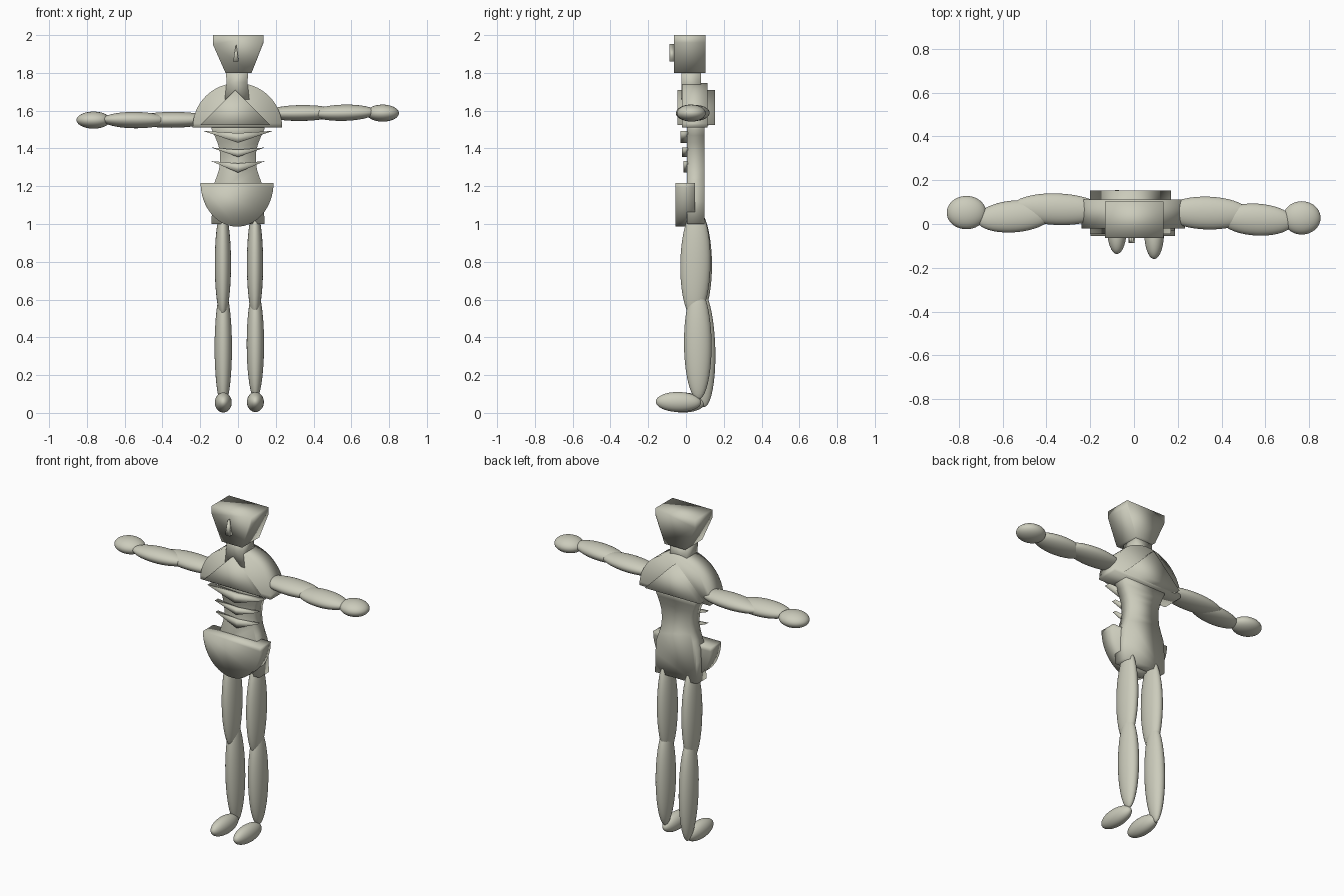
import bpy, bmesh, math
from mathutils import Vector

if "Cube" in bpy.data.objects:
    bpy.data.objects.remove(bpy.data.objects["Cube"])

clay = bpy.data.materials.new("pale clay")
clay.diffuse_color = (0.60, 0.60, 0.50, 1)
clay.use_nodes = True
clay.node_tree.nodes["Principled BSDF"].inputs["Base Color"].default_value = clay.diffuse_color


def finish(name, bm):
    """Turn a bmesh into a smooth shaded object."""
    bmesh.ops.recalc_face_normals(bm, faces=bm.faces)
    for f in bm.faces:
        f.smooth = True
    mesh = bpy.data.meshes.new(name)
    bm.to_mesh(mesh)
    bm.free()
    mesh.materials.append(clay)
    obj = bpy.data.objects.new(name, mesh)
    bpy.context.collection.objects.link(obj)
    return obj


def slab(name, outline, y0, y1):
    """Extrude an x-z outline from y0 to y1."""
    bm = bmesh.new()
    face = bm.faces.new([bm.verts.new((x, y0, z)) for x, z in outline])
    ext = bmesh.ops.extrude_face_region(bm, geom=[face])
    moved = [v for v in ext["geom"] if isinstance(v, bmesh.types.BMVert)]
    bmesh.ops.translate(bm, vec=(0, y1 - y0, 0), verts=moved)
    return finish(name, bm)


def half_disc(cx, cz, rx, rz, steps=32):
    """Half ellipse; a negative rz hangs down."""
    return [(cx + rx * math.cos(math.pi * i / steps),
             cz + rz * math.sin(math.pi * i / steps)) for i in range(steps + 1)]


def limb(name, a, b, ry, rx):
    """Ellipsoid whose long axis runs from a to b."""
    a, b = Vector(a), Vector(b)
    bm = bmesh.new()
    bmesh.ops.create_uvsphere(bm, u_segments=32, v_segments=20, radius=1)
    bmesh.ops.scale(bm, vec=(rx, ry, (b - a).length / 2), verts=bm.verts)
    obj = finish(name, bm)
    obj.location = (a + b) / 2
    obj.rotation_euler = Vector((0, 0, 1)).rotation_difference(b - a).to_euler()
    return obj


# Head, nose and neck
slab("head", [(-0.133, 2), (0.135, 2), (0.135, 1.96), (0.072, 1.8),
              (-0.066, 1.8), (-0.133, 1.95)], -0.063, 0.102)
slab("nose", [(-0.01, 1.953), (0.004, 1.86), (-0.026, 1.86)], -0.087, -0.06)
slab("neck", [(-0.065, 1.81), (0.055, 1.81), (0.05, 1.75), (0.06, 1.66),
              (-0.07, 1.66), (-0.06, 1.75)], -0.025, 0.08)

# Shoulders, chest wedge, pelvis
slab("shoulders", half_disc(-0.003, 1.51, 0.237, 0.236), -0.02, 0.113)
slab("chest_wedge", [(-0.2, 1.525), (0.17, 1.525), (-0.015, 1.71)], -0.045, 0.153)
slab("pelvis", half_disc(-0.005, 1.217, 0.193, -0.231), -0.055, 0.047)

# Torso narrowing at the waist
side = [(0.14, 1.0), (0.137, 1.12), (0.132, 1.2), (0.115, 1.245), (0.1, 1.29),
        (0.094, 1.34), (0.097, 1.39), (0.108, 1.43), (0.125, 1.47),
        (0.139, 1.5), (0.139, 1.54)]
slab("torso", side + [(-x, z) for x, z in reversed(side)], 0.004, 0.097)

# Pointed ribs
for i, (half, top, tip, front) in enumerate([(0.185, 1.493, 1.43, -0.03),
                                             (0.142, 1.405, 1.355, -0.02),
                                             (0.142, 1.333, 1.272, -0.013)]):
    slab(f"rib_{i + 1}", [(-half, top), (0, top - 0.012), (half, top),
                          (0, tip)], front, 0.01)

# Arms
limb("right_upper_arm", (0.14, 0.055, 1.585), (0.53, 0.045, 1.59), 0.075, 0.042)
limb("right_forearm", (0.39, 0.03, 1.585), (0.73, 0.01, 1.593), 0.073, 0.043)
limb("right_hand", (0.68, 0.028, 1.587), (0.852, 0.028, 1.587), 0.076, 0.045)
limb("left_upper_arm", (-0.56, 0.075, 1.55), (-0.14, 0.06, 1.553), 0.072, 0.042)
limb("left_forearm", (-0.72, 0.02, 1.552), (-0.37, 0.05, 1.548), 0.073, 0.043)
limb("left_hand", (-0.855, 0.052, 1.55), (-0.675, 0.052, 1.55), 0.076, 0.045)

# Legs and feet
limb("right_thigh", (0.09, 0.055, 1.08), (0.09, 0.045, 0.5), 0.08, 0.043)
limb("right_shin", (0.092, 0.06, 0.66), (0.092, 0.065, 0.07), 0.073, 0.046)
limb("right_foot", (0.092, 0.08, 0.055), (0.092, -0.16, 0.06), 0.053, 0.045)
limb("left_thigh", (-0.08, 0.055, 1.08), (-0.08, 0.06, 0.5), 0.08, 0.043)
limb("left_shin", (-0.078, 0.075, 0.66), (-0.078, 0.095, 0.03), 0.07, 0.046)
limb("left_foot", (-0.078, 0.1, 0.053), (-0.078, -0.137, 0.057), 0.053, 0.045)
